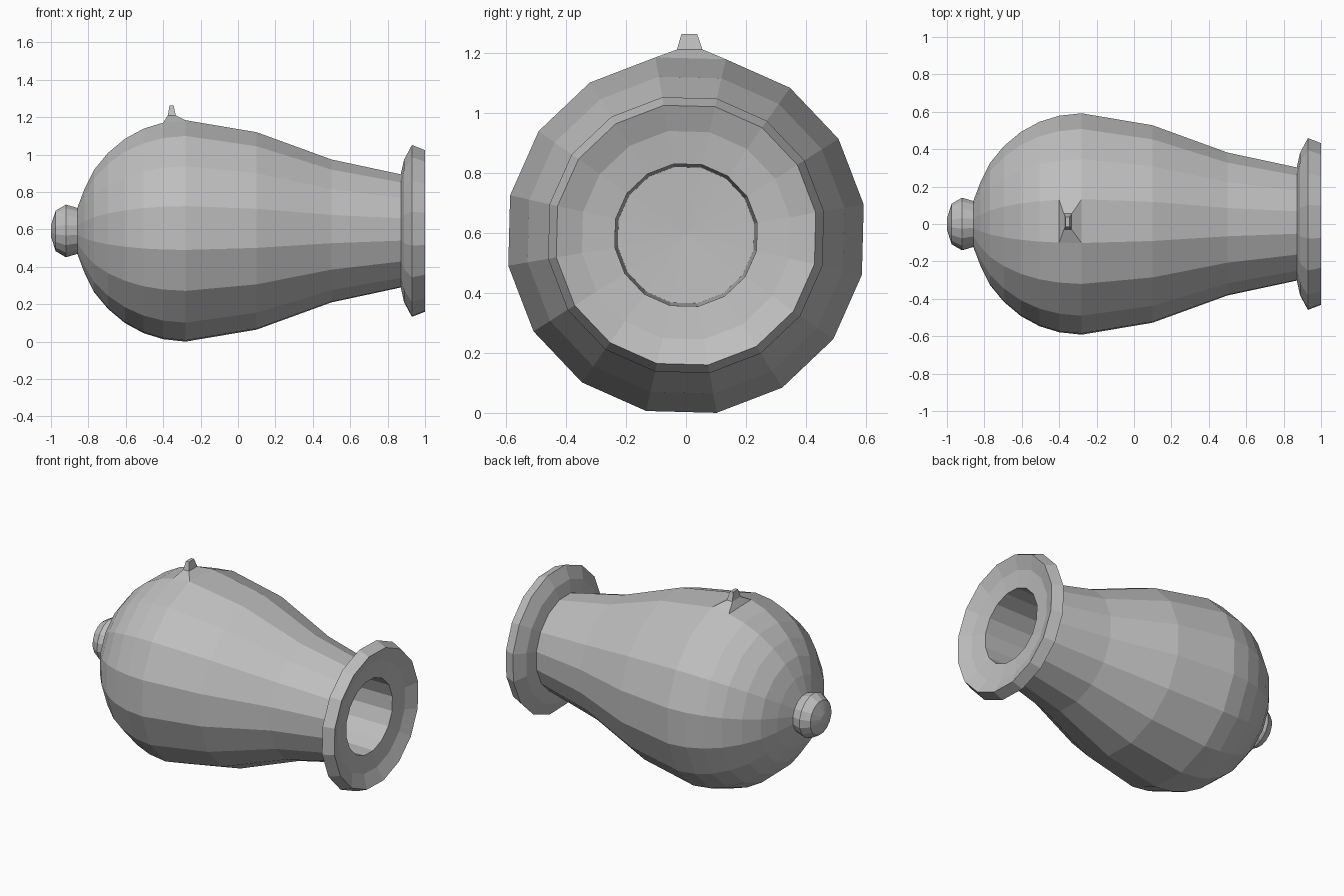
import bpy, math

old = bpy.data.objects.get("Cube")
if old:
    bpy.data.objects.remove(old, do_unlink=True)

SIDES = 16
AXIS_Z = 0.592
TURN = math.radians(-1.5)

iron = bpy.data.materials.new("grey_iron")
iron.use_nodes = True
GREY = (0.52, 0.52, 0.52, 1)
iron.diffuse_color = GREY
iron.node_tree.nodes["Principled BSDF"].inputs["Base Color"].default_value = GREY


def ring(x, reach):
    """Polygon around the x axis whose extreme points lie at the given reach."""
    radius = reach / math.cos(math.pi / SIDES)
    angles = [TURN + (i + 0.5) * math.tau / SIDES for i in range(SIDES)]
    return [(x, radius * math.cos(a), AXIS_Z + radius * math.sin(a)) for a in angles]


def loft(name, rings, cap_start=False, cap_end=False):
    """Join successive rings with quads, with optional end caps."""
    n = len(rings[0])
    verts = [p for r in rings for p in r]
    faces = []
    for k in range(len(rings) - 1):
        for i in range(n):
            j = (i + 1) % n
            faces.append((k * n + i, (k + 1) * n + i, (k + 1) * n + j, k * n + j))
    if cap_start:
        faces.append(tuple(range(n)))
    if cap_end:
        faces.append(tuple(reversed(range(len(verts) - n, len(verts)))))
    mesh = bpy.data.meshes.new(name)
    mesh.from_pydata(verts, [], faces)
    mesh.materials.append(iron)
    obj = bpy.data.objects.new(name, mesh)
    bpy.context.collection.objects.link(obj)
    return obj


def lathe(name, profile, **caps):
    return loft(name, [ring(x, r) for x, r in profile], **caps)


# Rounded breech swelling, then the taper to the muzzle
lathe("barrel", [
    (-0.86, 0.12), (-0.82, 0.225), (-0.77, 0.325), (-0.695, 0.415),
    (-0.605, 0.49), (-0.505, 0.544), (-0.4, 0.576), (-0.28, 0.589),
    (0.1, 0.525), (0.5, 0.38), (0.875, 0.3)])

# Flared ring with a dished face, running into the bore
lathe("muzzle_ring_and_bore", [
    (0.87, 0.3), (0.888, 0.38), (0.93, 0.457), (1.0, 0.43),
    (0.965, 0.345), (0.95, 0.236), (0.1, 0.226), (0.09, 0.002)], cap_end=True)

# Knob behind the breech
lathe("breech_knob", [
    (-1.0, 0.03), (-0.975, 0.108), (-0.92, 0.14), (-0.858, 0.122),
    (-0.83, 0.12)], cap_start=True)

# Vent nipple drawn up from the top facet of the barrel
top = SIDES // 4
a, b = ring(-0.4, 0.576), ring(-0.28, 0.589)
base = [a[top - 1], b[top - 1], b[top], a[top]]


def plate(x0, x1, y0, y1, z):
    return [(x0, y1, z), (x1, y1, z), (x1, y0, z), (x0, y0, z)]


vent = loft("vent", [
    base,
    plate(-0.375, -0.333, -0.03, 0.055, 1.21),
    plate(-0.366, -0.344, -0.015, 0.037, 1.262)], cap_end=True)
vent.data.flip_normals()
